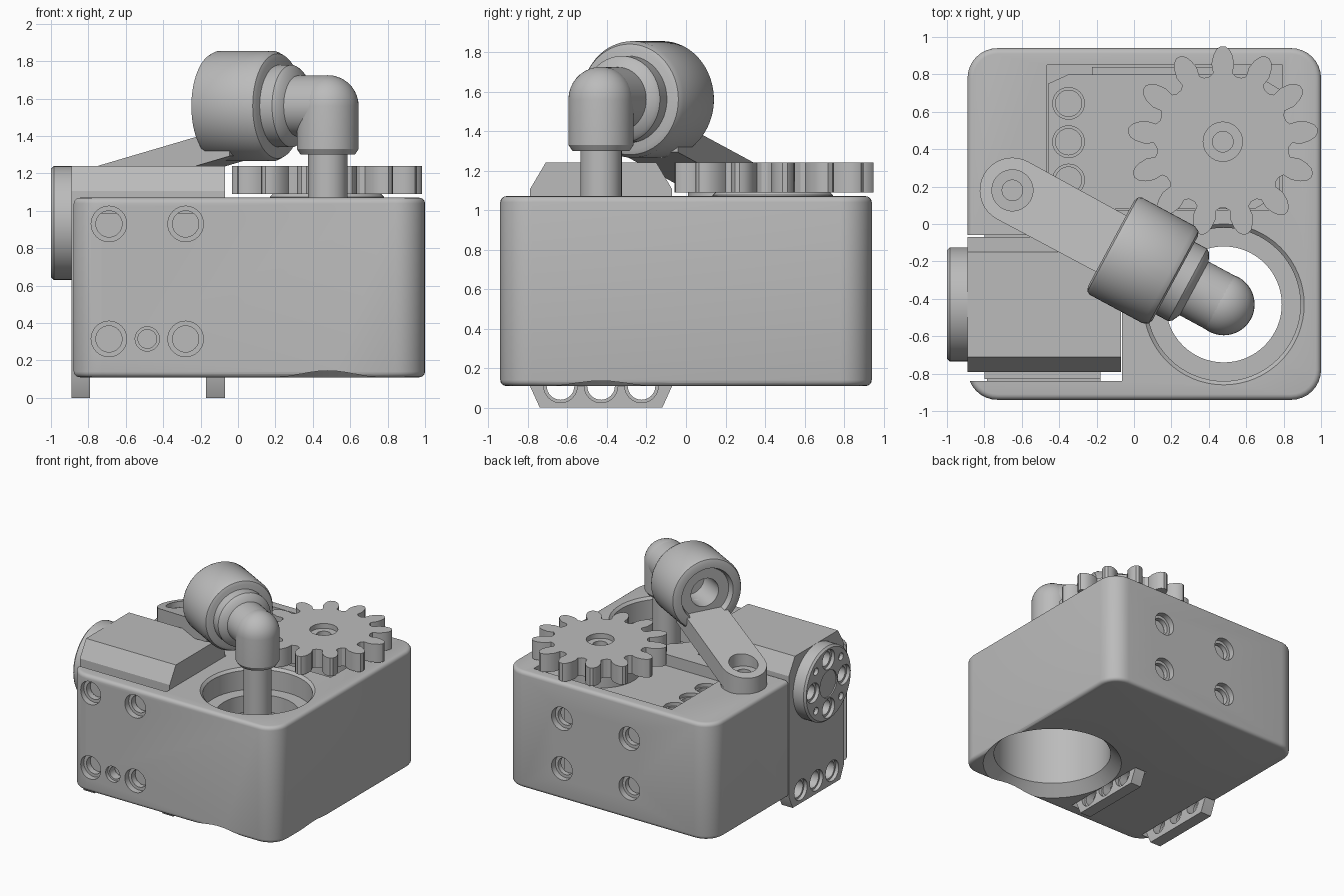
import bpy, bmesh
from math import sin, cos, pi, radians
from mathutils import Matrix, Vector

if "Cube" in bpy.data.objects:
    bpy.data.objects.remove(bpy.data.objects["Cube"])

GREY = (0.5, 0.5, 0.5, 1)
grey = bpy.data.materials.new("plain_grey")
grey.use_nodes = True
grey.diffuse_color = GREY
grey.node_tree.nodes["Principled BSDF"].inputs["Base Color"].default_value = GREY


def finish(name, bm):
    bmesh.ops.recalc_face_normals(bm, faces=bm.faces)
    mesh = bpy.data.meshes.new(name)
    bm.to_mesh(mesh)
    bm.free()
    mesh.materials.append(grey)
    obj = bpy.data.objects.new(name, mesh)
    bpy.context.collection.objects.link(obj)
    return obj


def prism(name, outline, z0, z1):
    bm = bmesh.new()
    low, high = ([bm.verts.new((x, y, z)) for x, y in outline] for z in (z0, z1))
    bm.faces.new(low)
    bm.faces.new(high)
    n = len(outline)
    for i in range(n):
        j = (i + 1) % n
        bm.faces.new((low[i], low[j], high[j], high[i]))
    return finish(name, bm)


def box(name, lo, hi):
    (x0, y0, z0), (x1, y1, z1) = lo, hi
    return prism(name, [(x0, y0), (x1, y0), (x1, y1), (x0, y1)], z0, z1)


def lathe(name, profile, frame=Matrix(), n=48):
    bm = bmesh.new()
    rings = []
    for r, z in profile:
        rings.append([bm.verts.new(frame @ Vector((r * cos(2 * pi * k / n), r * sin(2 * pi * k / n), z)))
                      for k in range(n if r else 1)])
    for a, b in zip(rings, rings[1:]):
        for k in range(n):
            quad = a[k % len(a)], a[(k + 1) % len(a)], b[(k + 1) % len(b)], b[k % len(b)]
            bm.faces.new(tuple(dict.fromkeys(quad)))
    return finish(name, bm)


def aim(origin, direction):
    turn = Vector(direction).to_track_quat("Z", "Y").to_matrix().to_4x4()
    return Matrix.Translation(origin) @ turn


def combine(target, tool, operation="DIFFERENCE"):
    mod = target.modifiers.new("combine", "BOOLEAN")
    mod.operation, mod.object, mod.solver = operation, tool, "EXACT"
    bpy.context.view_layer.objects.active = target
    bpy.ops.object.modifier_apply(modifier=mod.name)
    bpy.data.objects.remove(tool)


def stepped_hole(target, point, inward, outer, inner, step, depth):
    profile = [(0, -.06), (outer, -.06), (outer, step), (inner, step), (inner, depth), (0, depth)]
    combine(target, lathe("hole_cutter", profile, aim(point, inward), 32))


# Housing block with rounded corners and softened rims
housing = box("housing", (-.89, -.94, .11), (1, .94, 1.07))
bm = bmesh.new()
bm.from_mesh(housing.data)
upright = [e for e in bm.edges if abs(e.verts[0].co.z - e.verts[1].co.z) > .5]
bmesh.ops.bevel(bm, geom=upright, offset=.16, segments=8, profile=.5, affect="EDGES")
rims = [e for e in bm.edges if abs(e.verts[0].co.z - e.verts[1].co.z) < .01]
bmesh.ops.bevel(bm, geom=rims, offset=.03, segments=4, profile=.5, affect="EDGES")
bm.to_mesh(housing.data)
bm.free()

# Pockets for the two motors, with floor slots for the ears of the side one
for lo, hi in [((-1.1, -.84, .17), (-.065, -.06, 1.3)),
               ((-1.1, -.84, 0), (-.785, -.06, .3)),
               ((-.18, -.84, 0), (-.065, -.06, .3)),
               ((-.465, .075, .15), (.795, .85, 1.3))]:
    combine(housing, box("pocket_cutter", lo, hi))

# Stepped bore, flared at the bottom
bore = [(0, .05), (.605, .05), (.46, .195), (.46, .75), (.31, .75), (.31, .89),
        (.41, .89), (.41, 1.05), (.43, 1.07), (.43, 1.2), (0, 1.2)]
combine(housing, lathe("bore_cutter", bore, Matrix.Translation((.48, -.43, 0)), 64))

# Screw holes in the front and back walls
for x in (-.69, -.28):
    for z in (.315, .93):
        stepped_hole(housing, (x, -.94, z), (0, 1, 0), .095, .07, .05, .14)
stepped_hole(housing, (-.485, -.94, .315), (0, 1, 0), .065, .05, .03, .14)
for x in (-.14, .475):
    for z in (.365, .775):
        stepped_hole(housing, (x, .94, z), (0, -1, 0), .095, .07, .05, .13)

# Motor, built with its output axis on local z
half = [(.305, .28), (.17, .36), (-.825, .36), (-.935, .31)]
motor = prism("side_motor", half + [(x, -y) for x, y in reversed(half)], -.82, 0)
combine(motor, box("ear_gap_cutter", (-1, -.5, -.72), (-.76, .5, -.1)))
for y in (-.205, 0, .205):
    stepped_hole(motor, (-.825, y, 0), (0, 0, -1), .085, .07, .03, .9)
    stepped_hole(motor, (-.825, y, -.82), (0, 0, 1), .085, .07, .03, .05)
combine(motor, box("rail_tool", (-.7, -.4, -.71), (.05, .4, -.09)), "UNION")

# Output disc with its bolt circle
disc = lathe("side_disc", [(0, 0), (.305, 0), (.305, .095), (.29, .11), (.11, .11),
                           (.11, .1), (0, .1)])
for k in range(4):
    a, b = k * pi / 2, (k + .5) * pi / 2
    stepped_hole(disc, (.2 * cos(a), .2 * sin(a), .11), (0, 0, -1), .08, .06, .03, .09)
    stepped_hole(disc, (.23 * cos(b), .23 * sin(b), .11), (0, 0, -1), .03, .025, .03, .09)

# Copy the motor upright under the gear, then lay the first one on its side
sideways = Matrix(((0, 0, -1, -.89), (0, 1, 0, -.43), (1, 0, 0, .935), (0, 0, 0, 1)))
for part, name in ((motor, "gear_motor"), (disc, "gear_disc")):
    twin = part.copy()
    twin.data = part.data.copy()
    twin.name = name
    twin.location = (.475, .44, .98)
    bpy.context.collection.objects.link(twin)
    part.matrix_world = sideways

# Spur gear with leaf-shaped teeth
TEETH = 13
side = [(.2, .355), (.14, .37), (.145, .42), (.11, .465), (.07, .495), (.025, .51)]
tooth = [(-a, r) for a, r in side] + [(a, r) for a, r in reversed(side)]
outline = []
for k in range(TEETH):
    mid = pi / 2 + 2 * pi * k / TEETH
    outline += [(.475 + r * cos(mid + a), .44 + r * sin(mid + a)) for a, r in tooth]
gear = prism("gear", outline, 1.09, 1.24)
stepped_hole(gear, (.475, .44, 1.24), (0, 0, -1), .105, .055, .04, .2)

# Upright pipe with a domed elbow
pivot = Vector((.48, -.43, 1.56))
dome = [(.165 * cos(radians(t)), 1.56 + .165 * sin(radians(t))) for t in range(0, 90, 10)]
lathe("elbow_pipe", [(0, .8), (.105, .8), (.105, 1.3), (.145, 1.3), (.165, 1.33)] + dome + [(0, 1.725)],
      Matrix.Translation((pivot.x, pivot.y, 0)))

# Swivel neck and drum along the tilted plan direction
axis = aim(pivot, (-.88, .475, 0))
lathe("swivel_neck", [(0, 0), (.163, 0), (.163, .18), (.205, .2), (.22, .22), (.22, .35), (0, .35)], axis)
drum = [(0, .295), (.255, .295), (.28, .305), (.295, .335), (.295, .655), (.285, .675), (.26, .685),
        (.215, .685), (.2, .64), (.115, .64), (.115, .4), (0, .4)]
lathe("drum", drum, axis, 64)

# Sloping support arm with a bolted foot
SLOPE = .26
arc = [(.175 * cos(radians(t)), .175 * sin(radians(t))) for t in range(90, 271, 10)]
arm = prism("support_arm", arc + [(.78, -.17), (.78, .17)], 1.09, 1.245)
for v in arm.data.vertices:
    v.co.z += SLOPE * v.co.x
place = Matrix.Translation((-.65, .18, 0)) @ Matrix.Rotation(radians(-28.4), 4, "Z")
combine(arm, lathe("foot_tool", [(0, 1.07), (.17, 1.07), (.17, 1.18), (0, 1.18)]), "UNION")
stepped_hole(arm, (0, 0, 1.3), (0, 0, -1), .11, .055, .13, .3)
arm.matrix_world = place

# Smooth the round surfaces and keep the edges crisp
bpy.ops.object.select_all(action="DESELECT")
for obj in bpy.context.scene.objects:
    if obj.type == "MESH":
        obj.select_set(True)
        bpy.context.view_layer.objects.active = obj
bpy.ops.object.shade_smooth_by_angle(angle=radians(30))
